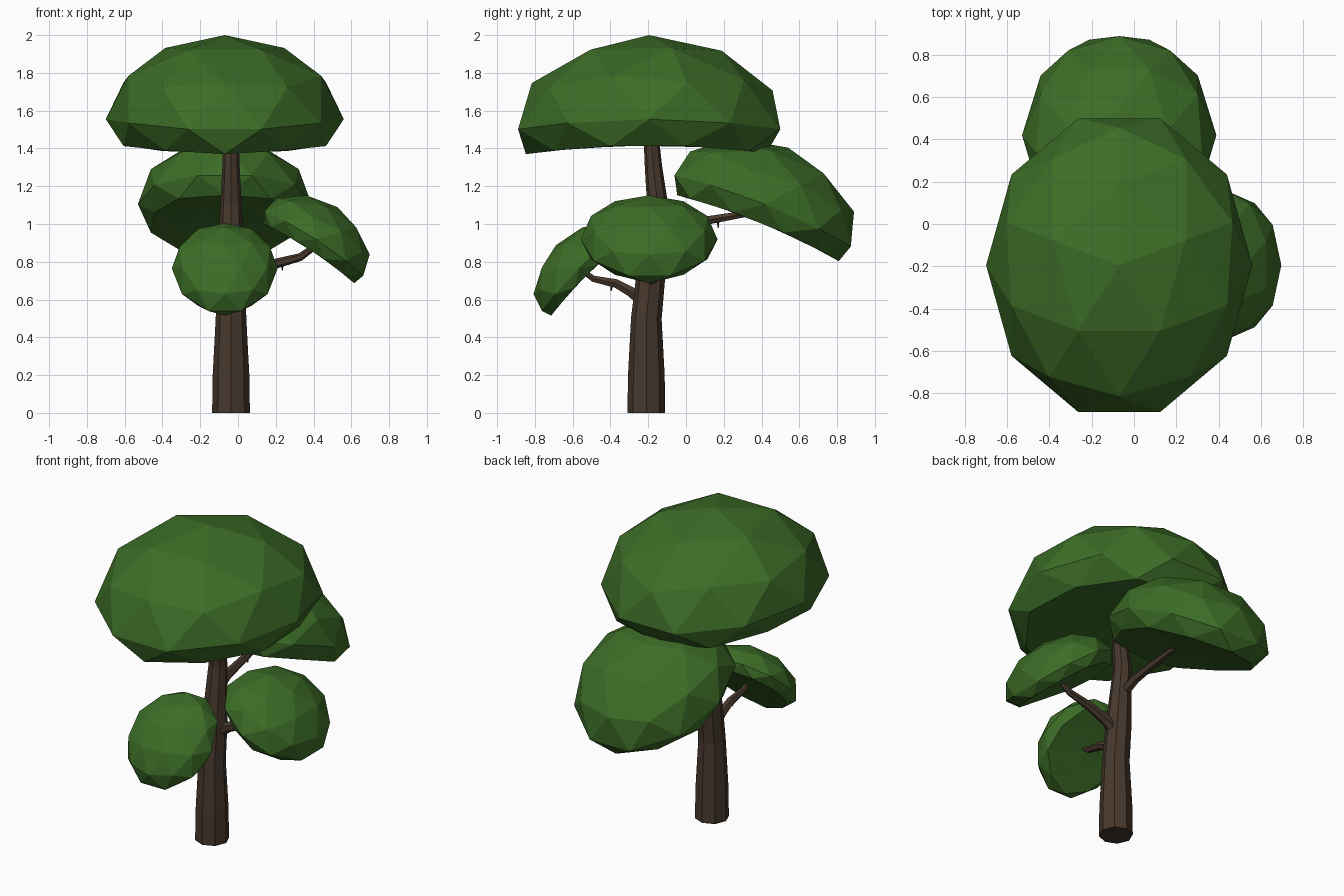
import bpy, bmesh, math
from mathutils import Vector, Matrix

if "Cube" in bpy.data.objects:
    bpy.data.objects.remove(bpy.data.objects["Cube"])


def material(name, rgb):
    m = bpy.data.materials.new(name)
    m.diffuse_color = (*rgb, 1)
    m.use_nodes = True
    m.node_tree.nodes["Principled BSDF"].inputs["Base Color"].default_value = m.diffuse_color
    return m


LEAF = material("leaf_green", (0.045, 0.15, 0.02))
BARK = material("bark_brown", (0.063, 0.040, 0.026))


def add_object(name, bm, mat):
    bmesh.ops.recalc_face_normals(bm, faces=bm.faces)
    me = bpy.data.meshes.new(name)
    bm.to_mesh(me)
    bm.free()
    me.materials.append(mat)
    ob = bpy.data.objects.new(name, me)
    bpy.context.collection.objects.link(ob)
    return ob


def canopy(name, center, scale, heading, tilt):
    """Flattened icosphere with a cut underside, drooping at both ends."""
    bm = bmesh.new()
    bmesh.ops.create_icosphere(bm, subdivisions=2, radius=1,
                               matrix=Matrix.Rotation(math.pi / 2, 4, 'Z'))
    for v in bm.verts:
        x, y, z = v.co.x * 0.63, v.co.y * 0.73, v.co.z * 0.445
        v.co = (x, y, max(z, -0.138) - 0.11 * y * y)
    place = (Matrix.Translation(center)
             @ Matrix.Rotation(math.radians(heading), 4, 'Z')
             @ Matrix.Rotation(math.radians(tilt), 4, 'X')
             @ Matrix.Diagonal((*scale, 1)))
    bm.transform(place)
    return add_object(name, bm, LEAF)


def tube(name, path, sides):
    """Tapered tube through (x, y, z, radius) points."""
    bm = bmesh.new()
    pts = [Vector(p[:3]) for p in path]
    rings = []
    for i, p in enumerate(pts):
        tangent = pts[min(i + 1, len(pts) - 1)] - pts[max(i - 1, 0)]
        rot = Vector((0, 0, 1)).rotation_difference(tangent)
        ring = []
        for k in range(sides):
            a = 2 * math.pi * k / sides
            r = path[i][3]
            ring.append(bm.verts.new(p + rot @ Vector((r * math.cos(a), r * math.sin(a), 0))))
        rings.append(ring)
    for a, b in zip(rings, rings[1:]):
        for k in range(sides):
            n = (k + 1) % sides
            bm.faces.new((a[k], a[n], b[n], b[k]))
    bm.faces.new(rings[0][::-1])
    bm.faces.new(rings[-1])
    return add_object(name, bm, BARK)


# Leaf canopies
canopy("top_canopy", (-0.07, -0.195, 1.555), (1, 1, 1), 0, 0)
canopy("back_canopy", (-0.07, 0.42, 1.105), (0.73, 0.725, 0.725), 180, 22)
canopy("right_canopy", (0.415, -0.195, 0.918), (0.575, 0.45, 0.46), 90, 33)
canopy("front_canopy", (-0.07, -0.566, 0.765), (0.445, 0.43, 0.39), 0, 45)

# Eight-sided trunk, bending back and then forward again
tube("trunk", [(-0.037, -0.21, 0.0, 0.10), (-0.037, -0.21, 0.20, 0.097),
               (-0.037, -0.21, 0.50, 0.081), (-0.037, -0.187, 0.72, 0.077),
               (-0.037, -0.15, 1.10, 0.056), (-0.037, -0.172, 1.30, 0.046),
               (-0.037, -0.185, 1.47, 0.040)], 8)

# Branches reaching into the lower canopies
tube("front_branch", [(-0.045, -0.21, 0.57, 0.034), (-0.05, -0.29, 0.64, 0.030),
                      (-0.055, -0.37, 0.685, 0.026), (-0.06, -0.49, 0.71, 0.019),
                      (-0.065, -0.56, 0.76, 0.014)], 6)
tube("right_branch", [(-0.03, -0.185, 0.67, 0.036), (0.06, -0.187, 0.735, 0.032),
                      (0.18, -0.19, 0.785, 0.027), (0.33, -0.193, 0.825, 0.021),
                      (0.42, -0.195, 0.89, 0.015)], 6)
tube("back_branch", [(-0.04, -0.16, 0.93, 0.034), (-0.045, -0.04, 0.99, 0.030),
                     (-0.05, 0.12, 1.02, 0.025), (-0.06, 0.32, 1.055, 0.019),
                     (-0.065, 0.42, 1.12, 0.014)], 6)

# Tiny twigs hanging under the branches
for name, (x, y, z) in {"front_twig": (-0.055, -0.395, 0.68),
                        "right_twig": (0.235, -0.19, 0.79),
                        "back_twig": (-0.05, 0.17, 1.015)}.items():
    tube(name, [(x, y, z, 0.007), (x, y, z - 0.035, 0.003)], 4)
